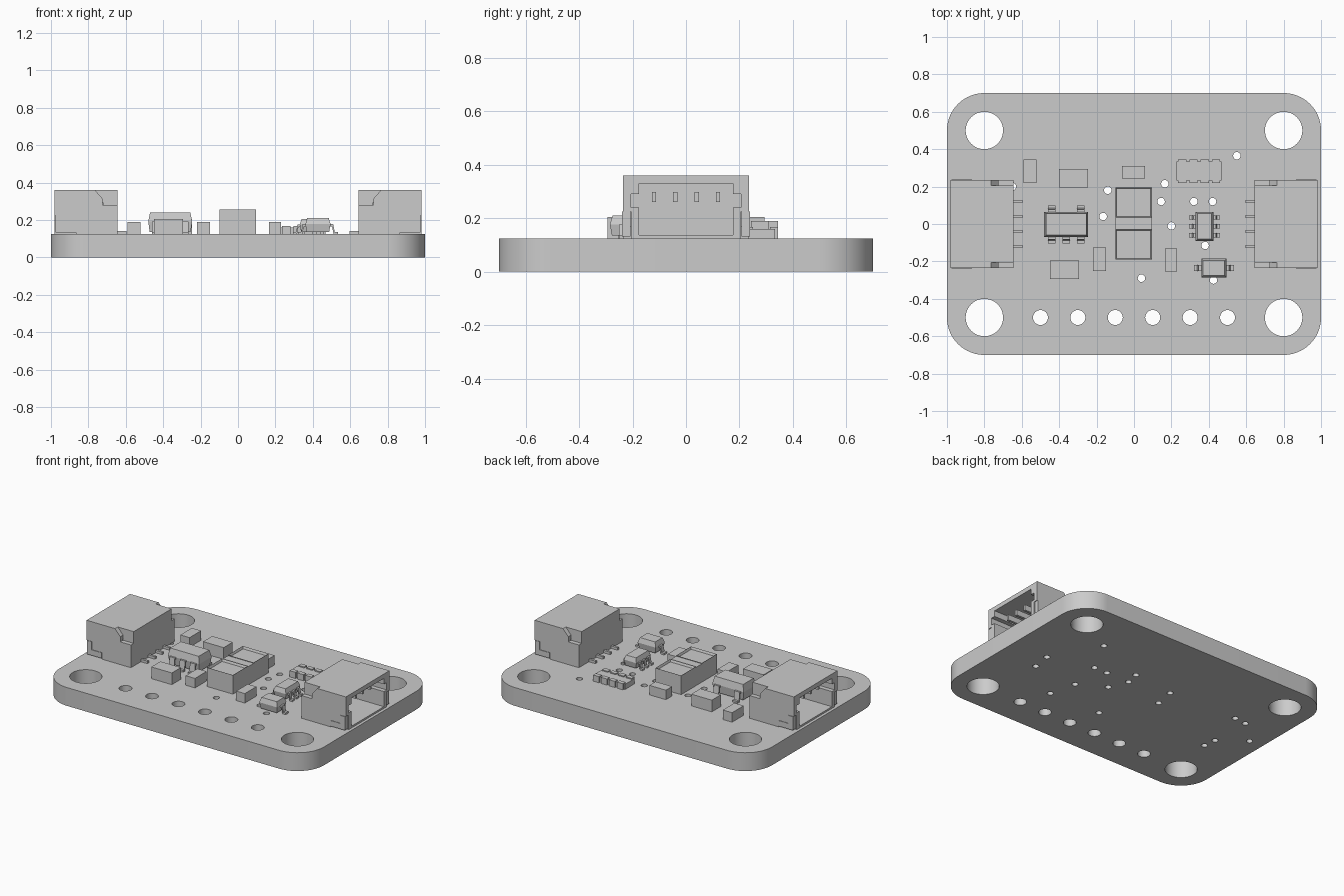
import bpy, bmesh, math
from mathutils import Vector

cube = bpy.data.objects.get("Cube")
if cube:
    bpy.data.objects.remove(cube)

TOP = 0.125  # upper surface of the board

grey = bpy.data.materials.new("plain_grey")
grey.use_nodes = True
grey.diffuse_color = (0.6, 0.6, 0.6, 1)
grey.node_tree.nodes["Principled BSDF"].inputs["Base Color"].default_value = (0.6, 0.6, 0.6, 1)


def finish(name, bm):
    bmesh.ops.recalc_face_normals(bm, faces=bm.faces)
    mesh = bpy.data.meshes.new(name)
    bm.to_mesh(mesh)
    bm.free()
    mesh.materials.append(grey)
    obj = bpy.data.objects.new(name, mesh)
    bpy.context.collection.objects.link(obj)
    return obj


def loft(bm, lower, upper):
    """Close a solid between two matching loops of points."""
    a = [bm.verts.new(p) for p in lower]
    b = [bm.verts.new(p) for p in upper]
    bm.faces.new(a)
    bm.faces.new(b)
    for i in range(len(a)):
        j = (i + 1) % len(a)
        bm.faces.new((a[i], a[j], b[j], b[i]))


def rect(x0, x1, y0, y1, z, inset=0):
    x0, x1, y0, y1 = x0 + inset, x1 - inset, y0 + inset, y1 - inset
    return [(x0, y0, z), (x1, y0, z), (x1, y1, z), (x0, y1, z)]


def box(name, x0, x1, y0, y1, z0, z1):
    bm = bmesh.new()
    loft(bm, rect(x0, x1, y0, y1, z0), rect(x0, x1, y0, y1, z1))
    return finish(name, bm)


def side_prism(name, profile, y0, y1):
    bm = bmesh.new()
    loft(bm, [(x, y0, z) for x, z in profile], [(x, y1, z) for x, z in profile])
    return finish(name, bm)


def arc(cx, cy, r, start, end, n):
    return [(cx + r * math.cos(start + (end - start) * i / n),
             cy + r * math.sin(start + (end - start) * i / n)) for i in range(n + 1)]


def circle(cx, cy, r, n):
    return arc(cx, cy, r, 0, math.tau, n)[:-1]


# Circuit board: rounded outline with drilled holes, filled and extruded
outline = []
for k, (sx, sy) in enumerate([(1, 1), (-1, 1), (-1, -1), (1, -1)]):
    outline += arc(sx * 0.8, sy * 0.5, 0.2, k * math.pi / 2, (k + 1) * math.pi / 2, 16)
loops = [outline]
loops += [circle(sx * 0.8, sy * 0.5, 0.1, 48) for sx in (-1, 1) for sy in (-1, 1)]
loops += [circle(-0.5 + 0.2 * i, -0.5, 0.04, 32) for i in range(6)]
vias = [(0.55, 0.365), (0.165, 0.215), (0.145, 0.12), (0.32, 0.12), (0.42, 0.12),
        (-0.14, 0.18), (-0.165, 0.04), (0.2, -0.01), (0.38, -0.115), (0.04, -0.29),
        (0.425, -0.3), (-0.65, 0.2), (-0.74, 0.19), (-0.73, -0.09), (-0.72, -0.18),
        (-0.9, 0.04), (0.73, 0.03), (0.71, -0.1)]
loops += [circle(x, y, 0.02, 20) for x, y in vias]
curve = bpy.data.curves.new("board_outline", "CURVE")
curve.dimensions = "2D"
curve.fill_mode = "BOTH"
curve.extrude = TOP / 2
for pts in loops:
    spline = curve.splines.new("POLY")
    spline.points.add(len(pts) - 1)
    for p, (x, y) in zip(spline.points, pts):
        p.co = (x, y, 0, 1)
    spline.use_cyclic_u = True
temp = bpy.data.objects.new("board_outline", curve)
bpy.context.collection.objects.link(temp)
bpy.context.view_layer.update()
mesh = bpy.data.meshes.new_from_object(temp.evaluated_get(bpy.context.evaluated_depsgraph_get()))
bpy.data.objects.remove(temp)
bm = bmesh.new()
bm.from_mesh(mesh)
bpy.data.meshes.remove(mesh)
bmesh.ops.remove_doubles(bm, verts=bm.verts, dist=0.0001)
bmesh.ops.translate(bm, verts=bm.verts, vec=(0, 0, TOP / 2))
for f in bm.faces:
    f.material_index = 0
board = finish("circuit_board", bm)
bpy.context.view_layer.objects.active = board
board.select_set(True)
bpy.ops.object.shade_smooth_by_angle(angle=math.radians(35))
board.select_set(False)

# Side connector, built on the left (+x) end
parts = [
    box("connector_back", 0.645, 0.72, -0.205, 0.205, TOP, 0.36),
    box("connector_roof", 0.72, 0.98, -0.175, 0.175, 0.33, 0.36),
    box("connector_floor", 0.72, 0.98, -0.175, 0.175, TOP, 0.137),
]
cheek = [(0.645, TOP), (0.865, TOP), (0.865, 0.17), (0.94, 0.17), (0.94, 0.225),
         (0.98, 0.225), (0.98, 0.36), (0.765, 0.36), (0.725, 0.315), (0.725, 0.28),
         (0.645, 0.28)]
tab = [(0.865, 0.132), (0.975, 0.132), (0.975, 0.225), (0.94, 0.225), (0.94, 0.17),
       (0.865, 0.17)]
for s in (-1, 1):
    lo, mid, hi = sorted((s * 0.175, s * 0.205)), sorted((s * 0.205, s * 0.235)), sorted((s * 0.207, s * 0.239))
    parts += [
        box("connector_wall_lower", 0.72, 0.98, *lo, TOP, 0.24),
        box("connector_wall_upper", 0.72, 0.98, *lo, 0.29, 0.36),
        side_prism("connector_cheek", cheek, *mid),
        side_prism("connector_solder_tab", tab, *hi),
    ]
for i in range(4):
    y = -0.12 + 0.08 * i
    parts.append(box("contact_pin", 0.72, 0.92, y - 0.008, y + 0.008, 0.26, 0.298))
    parts.append(box("contact_foot", 0.595, 0.65, y - 0.008, y + 0.008, TOP, 0.142))
# Same connector turned round for the opposite end
for part in parts:
    twin = part.copy()
    twin.name = "opposite_" + part.name
    twin.rotation_euler.z = math.pi
    bpy.context.collection.objects.link(twin)

# Small block components
for name, x0, x1, y0, y1, z in [
        ("back_resistor", -0.59, -0.52, 0.22, 0.345, 0.19),
        ("back_capacitor", -0.4, -0.245, 0.195, 0.293, 0.205),
        ("middle_resistor", -0.065, 0.06, 0.243, 0.31, 0.19),
        ("front_capacitor", -0.45, -0.295, -0.293, -0.195, 0.205),
        ("front_resistor", -0.22, -0.15, -0.25, -0.125, 0.19),
        ("side_resistor", 0.165, 0.23, -0.255, -0.13, 0.19)]:
    box(name, x0, x1, y0, y1, TOP, z)

# Resistor array with raised end terminals
box("resistor_array", 0.228, 0.468, 0.232, 0.333, TOP, 0.16)
for i in range(4):
    x = 0.258 + 0.06 * i
    for y in (0.22, 0.315):
        box("array_terminal", x - 0.022, x + 0.022, y, y + 0.03, TOP, 0.167)


def chip(name, x0, x1, y0, y1, z, feet, reach, half):
    """Tapered package with bent legs; feet are (x, y, dx, dy) leaving the body."""
    waist = (TOP + z) / 2 + 0.01
    bm = bmesh.new()
    loft(bm, rect(x0, x1, y0, y1, TOP + 0.01, 0.008), rect(x0, x1, y0, y1, waist))
    loft(bm, rect(x0, x1, y0, y1, waist), rect(x0, x1, y0, y1, z, 0.01))
    finish(name, bm)
    t = 0.012
    path = [(-0.01, waist), (reach * 0.35, waist), (reach * 0.55, TOP + t), (reach, TOP + t),
            (reach, TOP), (reach * 0.4, TOP), (reach * 0.2, waist - t), (-0.01, waist - t)]
    for x, y, dx, dy in feet:
        bm = bmesh.new()
        loft(bm, *[[Vector((x + dx * d - dy * w, y + dy * d + dx * w, h)) for d, h in path]
                   for w in (-half, half)])
        finish(name + "_leg", bm)


chip("regulator", -0.48, -0.245, -0.07, 0.065, 0.24,
     [(x, 0.065, 0, 1) for x in (-0.44, -0.285)]
     + [(x, -0.07, 0, -1) for x in (-0.44, -0.362, -0.285)], 0.035, 0.02)
chip("level_shifter", 0.33, 0.425, -0.09, 0.065, 0.205,
     [(x, y, d, 0) for x, d in ((0.33, -1), (0.425, 1)) for y in (0.035, -0.012, -0.06)], 0.035, 0.011)
chip("transistor_pair", 0.36, 0.495, -0.285, -0.185, 0.21,
     [(0.36, -0.235, -1, 0), (0.495, -0.235, 1, 0)], 0.04, 0.015)

# Optical sensor with two sunken windows
box("sensor_body", -0.1, 0.095, -0.19, 0.195, TOP, 0.235)
for y0, y1 in ((-0.19, -0.03), (-0.03, 0.035), (0.035, 0.195)):
    bm = bmesh.new()
    loft(bm, rect(-0.1, 0.095, y0, y1, 0.235), rect(-0.1, 0.095, y0, y1, 0.255 if y1 - y0 > 0.1 else 0.25))
    if y1 - y0 > 0.1:
        top = max(bm.faces, key=lambda f: f.calc_center_median().z)
        bmesh.ops.inset_individual(bm, faces=[top], thickness=0.018)
        bmesh.ops.inset_individual(bm, faces=[top], thickness=0.008, depth=-0.016)
    finish("sensor_window", bm)
